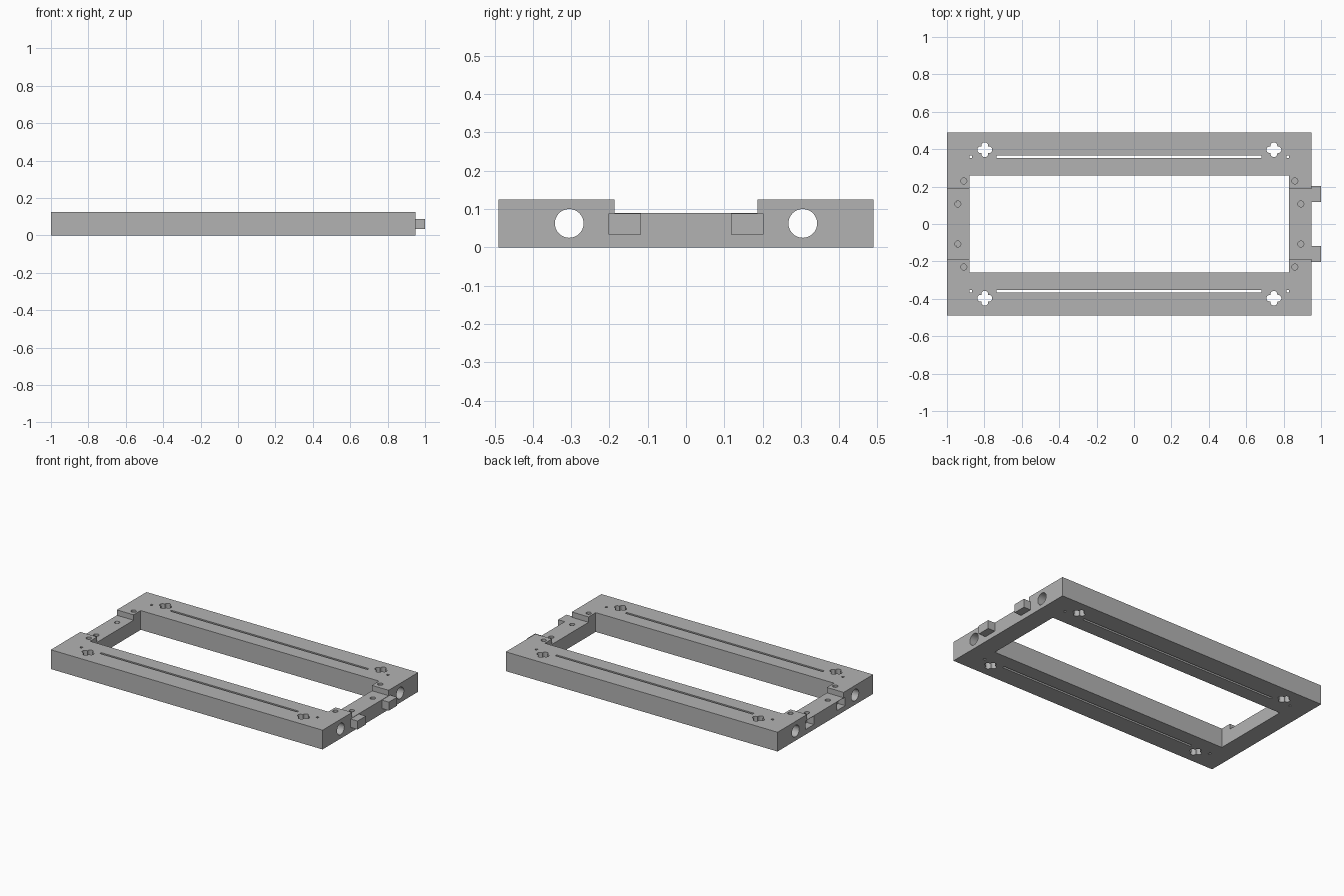
import bpy
from math import pi

cube = bpy.data.objects.get("Cube")
if cube:
    bpy.data.objects.remove(cube, do_unlink=True)

grey = bpy.data.materials.new("plain grey")
grey.use_nodes = True
grey.diffuse_color = (0.45, 0.45, 0.45, 1)
grey.node_tree.nodes["Principled BSDF"].inputs["Base Color"].default_value = (0.45, 0.45, 0.45, 1)

X0, X1, HALF, TOP = -1.0, 0.95, 0.49, 0.125
MID = (X0 + X1) / 2


def box(name, lo, hi):
    bpy.ops.mesh.primitive_cube_add(size=1, location=[(a + b) / 2 for a, b in zip(lo, hi)])
    ob = bpy.context.object
    ob.name = name
    ob.scale = [b - a for a, b in zip(lo, hi)]
    bpy.ops.object.transform_apply(location=False, rotation=False, scale=True)
    ob.data.materials.append(grey)
    return ob


def rod(name, r, depth, loc, rot=(0, 0, 0), sides=32):
    bpy.ops.mesh.primitive_cylinder_add(vertices=sides, radius=r, depth=depth, location=loc, rotation=rot)
    ob = bpy.context.object
    ob.name = name
    ob.data.materials.append(grey)
    return ob


def cut(target, cutter):
    cutter.hide_render = True
    mod = target.modifiers.new("cut", 'BOOLEAN')
    mod.operation, mod.solver, mod.object = 'DIFFERENCE', 'EXACT', cutter
    bpy.context.view_layer.objects.active = target
    bpy.ops.object.modifier_apply(modifier=mod.name)
    bpy.data.objects.remove(cutter, do_unlink=True)


# Rectangular frame with a large opening
frame = box("frame", (X0, -HALF, 0), (X1, HALF, TOP))
cut(frame, box("opening", (-0.88, -0.26, -0.1), (0.83, 0.26, 0.3)))

# Lowered middle of both end bars
cut(frame, box("end_recess", (-1.1, -0.187, 0.09), (1.1, 0.187, 0.3)))

for s in (-1, 1):
    # Long round bore through each rail
    cut(frame, rod("bore", 0.0375, 2.4, (MID, s * 0.305, 0.0625), (0, pi / 2, 0), 48))

    # Narrow slot along each rail
    y = s * 0.36
    cut(frame, box("slot", (-0.735, y - 0.007, -0.1), (0.682, y + 0.007, 0.3)))

    # Locating tab on one end, matching socket on the other
    ya, yb = sorted((s * 0.118, s * 0.203))
    box("tab", (X1, ya, 0.033), (1.0, yb, 0.088))
    cut(frame, box("socket", (-1.1, ya, 0.033), (-0.95, yb, 0.088)))

    for e in (-1, 1):
        # Cross-shaped through holes with rounded arms
        cx, cy, r, reach = MID + e * 0.773, s * 0.397, 0.018, 0.022
        cut(frame, box("cross_x", (cx - reach, cy - r, -0.1), (cx + reach, cy + r, 0.3)))
        cut(frame, box("cross_y", (cx - r, cy - reach, -0.1), (cx + r, cy + reach, 0.3)))
        for dx, dy in ((1, 0), (-1, 0), (0, 1), (0, -1)):
            cut(frame, rod("cross_end", r, 0.4, (cx + dx * reach, cy + dy * reach, 0.1), sides=16))

        # Small square through holes beyond the slot ends
        px = MID + e * 0.848
        cut(frame, box("pin_hole", (px - 0.007, y - 0.007, -0.1), (px + 0.007, y + 0.007, 0.3)))

        # Blind round holes, on the corners and in the recess
        for dx, hy, floor in ((0.885, 0.23, 0.085), (0.917, 0.107, 0.05)):
            cut(frame, rod("blind_hole", 0.016, 0.2, (MID + e * dx, s * hy, floor + 0.1), sides=24))

bpy.ops.object.select_all(action='DESELECT')
frame.select_set(True)
bpy.context.view_layer.objects.active = frame
bpy.ops.object.shade_smooth_by_angle(angle=pi / 6)
